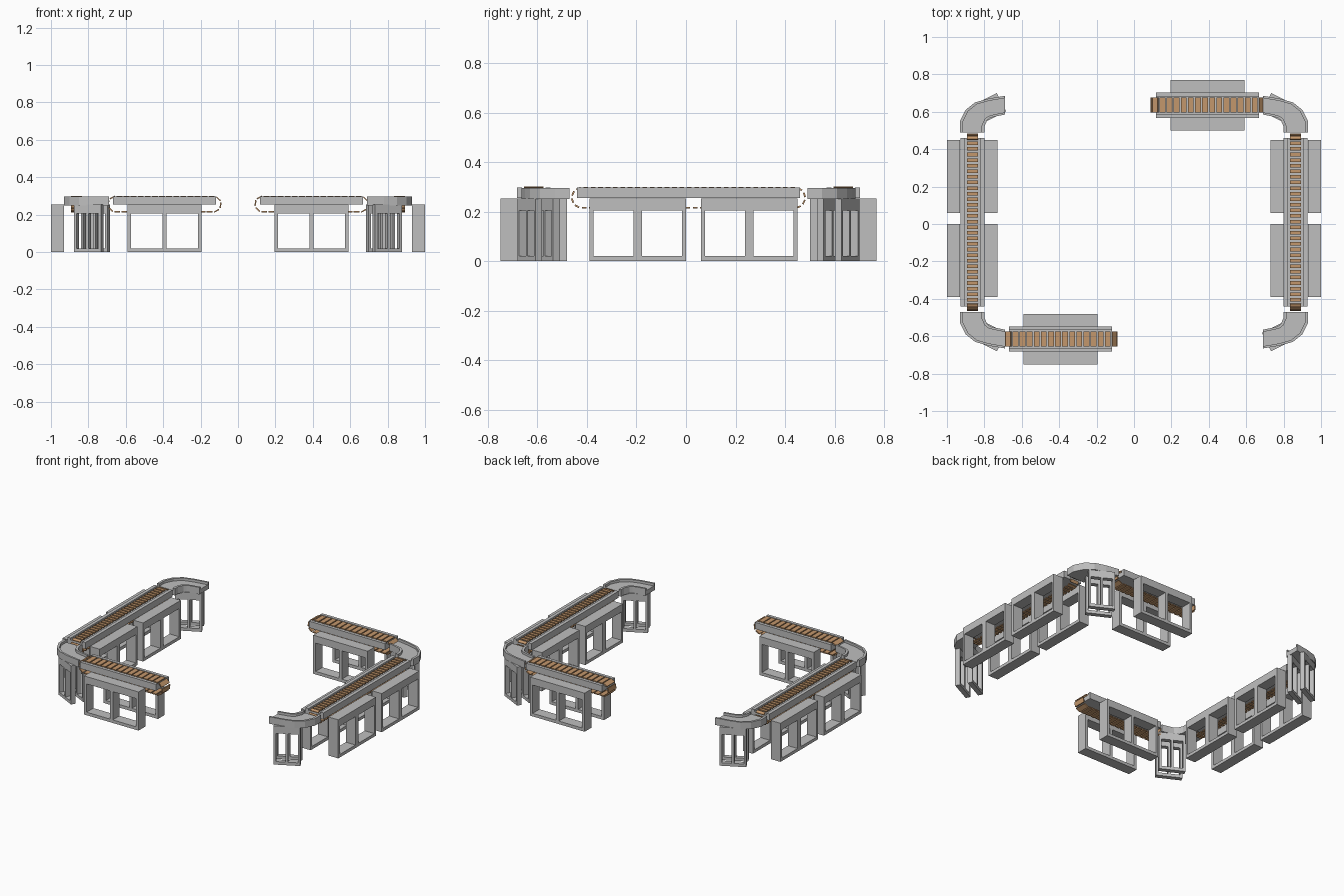
import bpy, bmesh, math
from mathutils import Matrix, Vector

if "Cube" in bpy.data.objects:
    bpy.data.objects.remove(bpy.data.objects["Cube"], do_unlink=True)


def material(name, rgb):
    m = bpy.data.materials.new(name)
    m.use_nodes = True
    m.diffuse_color = (*rgb, 1)
    m.node_tree.nodes["Principled BSDF"].inputs["Base Color"].default_value = (*rgb, 1)
    return m


GREY = material("metal grey", (0.52, 0.52, 0.52))
BROWN = material("slat brown", (0.55, 0.31, 0.15))


def finish(bm, name, mat, matrix=Matrix()):
    bmesh.ops.recalc_face_normals(bm, faces=bm.faces)
    mesh = bpy.data.meshes.new(name)
    bm.to_mesh(mesh)
    bm.free()
    mesh.materials.append(mat)
    obj = bpy.data.objects.new(name, mesh)
    obj.matrix_world = matrix
    bpy.context.collection.objects.link(obj)
    return obj


def place(x, y, angle=0):
    return Matrix.Translation((x, y, 0)) @ Matrix.Rotation(angle, 4, 'Z')


def sweep(bm, sections):
    """Skin a closed profile along stations and cap both ends."""
    rings = [[bm.verts.new(p) for p in s] for s in sections]
    n = len(rings[0])
    for a, b in zip(rings, rings[1:]):
        for i in range(n):
            j = (i + 1) % n
            bm.faces.new((a[i], a[j], b[j], b[i]))
    bm.faces.new(rings[0])
    bm.faces.new(rings[-1])


# Stand: two parallel frames, each with two windows
def stand(name, matrix, length, offset, thick, side, mid):
    h = length / 2
    xs = [-h, -h + side, -mid / 2, mid / 2, h - side, h]
    zs = [0, 0.02, 0.205, 0.253]
    bm = bmesh.new()
    for sign in (-1, 1):
        y = sign * offset - thick / 2
        grid = [[bm.verts.new((x, y, z)) for x in xs] for z in zs]
        faces = []
        for r in range(3):
            for c in range(5):
                if r == 1 and c in (1, 3):
                    continue
                faces.append(bm.faces.new((grid[r][c], grid[r][c + 1],
                                           grid[r + 1][c + 1], grid[r + 1][c])))
        out = bmesh.ops.extrude_face_region(bm, geom=faces, use_keep_orig=True)
        verts = [v for v in out["geom"] if isinstance(v, bmesh.types.BMVert)]
        bmesh.ops.translate(bm, verts=verts, vec=(0, thick, 0))
    finish(bm, name, GREY, matrix)


# Rail: straight channel with raised side walls
def rail(name, matrix, length, width, wall):
    w, f, top, low = width / 2, 0.286, 0.298, 0.255
    profile = [(-w, low), (-w, top), (-w + wall, top), (-w + wall, f),
               (w - wall, f), (w - wall, top), (w, top), (w, low)]
    bm = bmesh.new()
    sweep(bm, [[(x, y, z) for y, z in profile] for x in (-length / 2, length / 2)])
    finish(bm, name, GREY, matrix)


# Belt: separate slats following a rounded loop
def belt(name, matrix, half, radius, count, slat, width):
    zc = 0.256
    arc = math.pi * radius
    total = 4 * half + 2 * arc
    bm = bmesh.new()
    for i in range(count):
        s = (i + 0.5) * total / count
        flip = s >= total / 2
        s = s % (total / 2)
        if s < 2 * half:
            x, z, turn = s - half, radius, 0
        else:
            turn = (s - 2 * half) / radius
            x, z = half + radius * math.sin(turn), radius * math.cos(turn)
        if flip:
            x, z, turn = -x, -z, turn + math.pi
        m = (Matrix.Translation((x, 0, zc + z)) @ Matrix.Rotation(turn, 4, 'Y')
             @ Matrix.Diagonal((slat, width, 0.007, 1)))
        bmesh.ops.create_cube(bm, size=1, matrix=m)
    finish(bm, name, BROWN, matrix)


# Corner: faceted curved channel, mirrored by sign
OUTER = [(0.93, 0.48), (0.93, 0.54), (0.90, 0.60), (0.85, 0.64), (0.78, 0.66), (0.69, 0.675)]
INNER = [(0.80, 0.48), (0.80, 0.51), (0.785, 0.545), (0.77, 0.557), (0.74, 0.565), (0.69, 0.575)]


def corner(name, sx, sy):
    low, f, top = 0.25, 0.28, 0.296
    profile = [(0, low), (0, top), (0.12, top), (0.12, f),
               (0.88, f), (0.88, top), (1, top), (1, low)]
    sections = []
    for o, i in zip(OUTER, INNER):
        ring = []
        for t, z in profile:
            p = Vector(o).lerp(Vector(i), t)
            ring.append((sx * p.x, sy * p.y + 0.01, z))
        sections.append(ring)
    bm = bmesh.new()
    sweep(bm, sections)
    finish(bm, name, GREY)
    stand(name + "_stand", place(sx * 0.78, sy * 0.605 + 0.01, -sx * sy * math.radians(27)),
          0.16, 0.04, 0.03, 0.014, 0.014)


QUARTER = math.pi / 2
for side, sx in (("left", 1), ("right", -1)):
    # Long conveyor
    m = place(sx * 0.863, 0.01, QUARTER)
    rail(side + "_long_rail", m, 0.9, 0.13, 0.022)
    belt(side + "_long_belt", m, 0.43, 0.04, 66, 0.019, 0.058)
    for part, y in (("front", -0.195), ("back", 0.255)):
        stand(f"{side}_{part}_stand", place(sx * 0.865, y, QUARTER), 0.39, 0.1, 0.07, 0.016, 0.034)

    # Short conveyor at the opposite end of each side
    y = sx * 0.625 + 0.01
    m = place(sx * 0.393, y)
    rail(side + "_short_rail", m, 0.55, 0.135, 0.02)
    belt(side + "_short_belt", m, 0.26, 0.04, 34, 0.031, 0.08)
    stand(side + "_short_stand", place(sx * 0.393, y), 0.395, 0.1, 0.07, 0.018, 0.02)

    # Corners at both ends
    for part, sy in (("front", -1), ("back", 1)):
        corner(f"{side}_{part}_corner", sx, sy)
